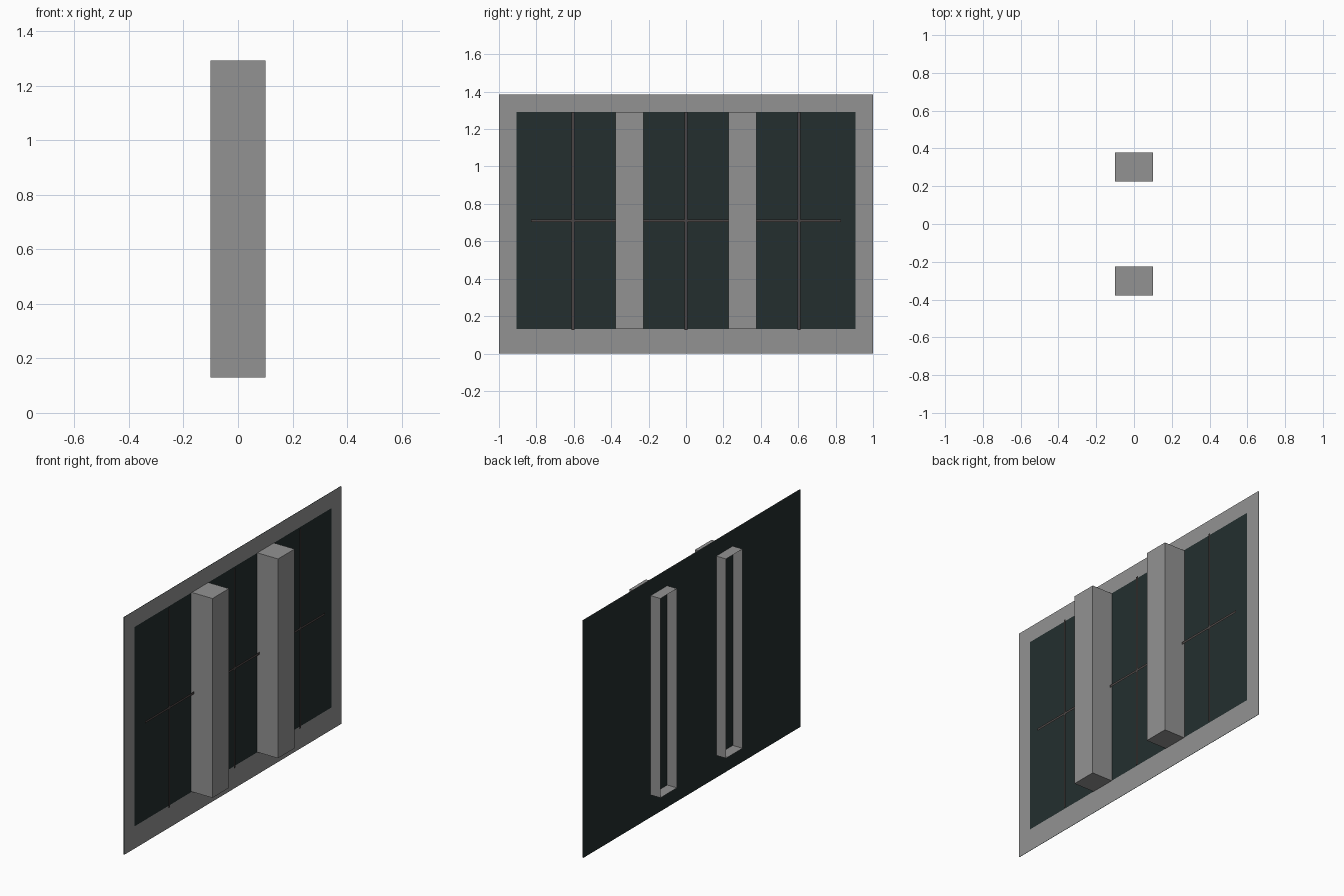
import bpy
import bmesh

if "Cube" in bpy.data.objects:
    bpy.data.objects.remove(bpy.data.objects["Cube"])


def material(name, rgb):
    m = bpy.data.materials.new(name)
    m.use_nodes = True
    m.diffuse_color = (*rgb, 1)
    m.node_tree.nodes["Principled BSDF"].inputs["Base Color"].default_value = (*rgb, 1)
    return m


grey = material("grey wall", (0.29, 0.29, 0.29))
glass = material("dark glass", (0.017, 0.028, 0.028))
brown = material("brown bar", (0.07, 0.06, 0.058))


def finish(name, bm, mat):
    mesh = bpy.data.meshes.new(name)
    bm.to_mesh(mesh)
    bm.free()
    mesh.materials.append(mat)
    ob = bpy.data.objects.new(name, mesh)
    bpy.context.collection.objects.link(ob)
    return ob


def sheet(bm, x, y0, y1, z0, z1):
    """Flat rectangle facing +x."""
    corners = [(y0, z0), (y1, z0), (y1, z1), (y0, z1)]
    return bm.faces.new([bm.verts.new((x, y, z)) for y, z in corners])


WALL_X = -0.033
BACK_X = WALL_X - 0.004
BAR_X = WALL_X + 0.012
TOP = 1.385
LOW, HIGH = 0.13, 1.292
SIDE = 0.907

# Dark pane covering the whole back
bm = bmesh.new()
face = sheet(bm, BACK_X, -1, 1, 0, TOP)
face.normal_flip()
finish("glass_pane", bm, glass)

# Flat border with one large opening
bm = bmesh.new()
sheet(bm, WALL_X, -1, 1, 0, LOW)
sheet(bm, WALL_X, -1, 1, HIGH, TOP)
sheet(bm, WALL_X, -1, -SIDE, LOW, HIGH)
sheet(bm, WALL_X, SIDE, 1, LOW, HIGH)
bmesh.ops.remove_doubles(bm, verts=bm.verts, dist=0.0001)
finish("wall_frame", bm, grey)

# Thin-walled pillars, open at the back
for name, y in (("right_pillar", -0.302), ("left_pillar", 0.302)):
    bm = bmesh.new()
    bmesh.ops.create_cube(bm, size=1)
    for v in bm.verts:
        v.co.x *= 0.2
        v.co.y = y + v.co.y * 0.152
        v.co.z = (LOW + HIGH) / 2 + v.co.z * (HIGH - LOW)
    bm.normal_update()
    back = [f for f in bm.faces if f.normal.x < -0.9]
    bmesh.ops.delete(bm, geom=back, context='FACES')
    finish(name, bm, grey)

# Flat glazing bars
for i, y in enumerate((-0.604, 0, 0.604)):
    bm = bmesh.new()
    sheet(bm, BAR_X, y - 0.008, y + 0.008, LOW - 0.003, HIGH)
    finish(f"upright_bar_{i + 1}", bm, brown)

bm = bmesh.new()
sheet(bm, BAR_X + 0.001, -0.83, 0.83, 0.703, 0.717)
finish("cross_bar", bm, brown)
